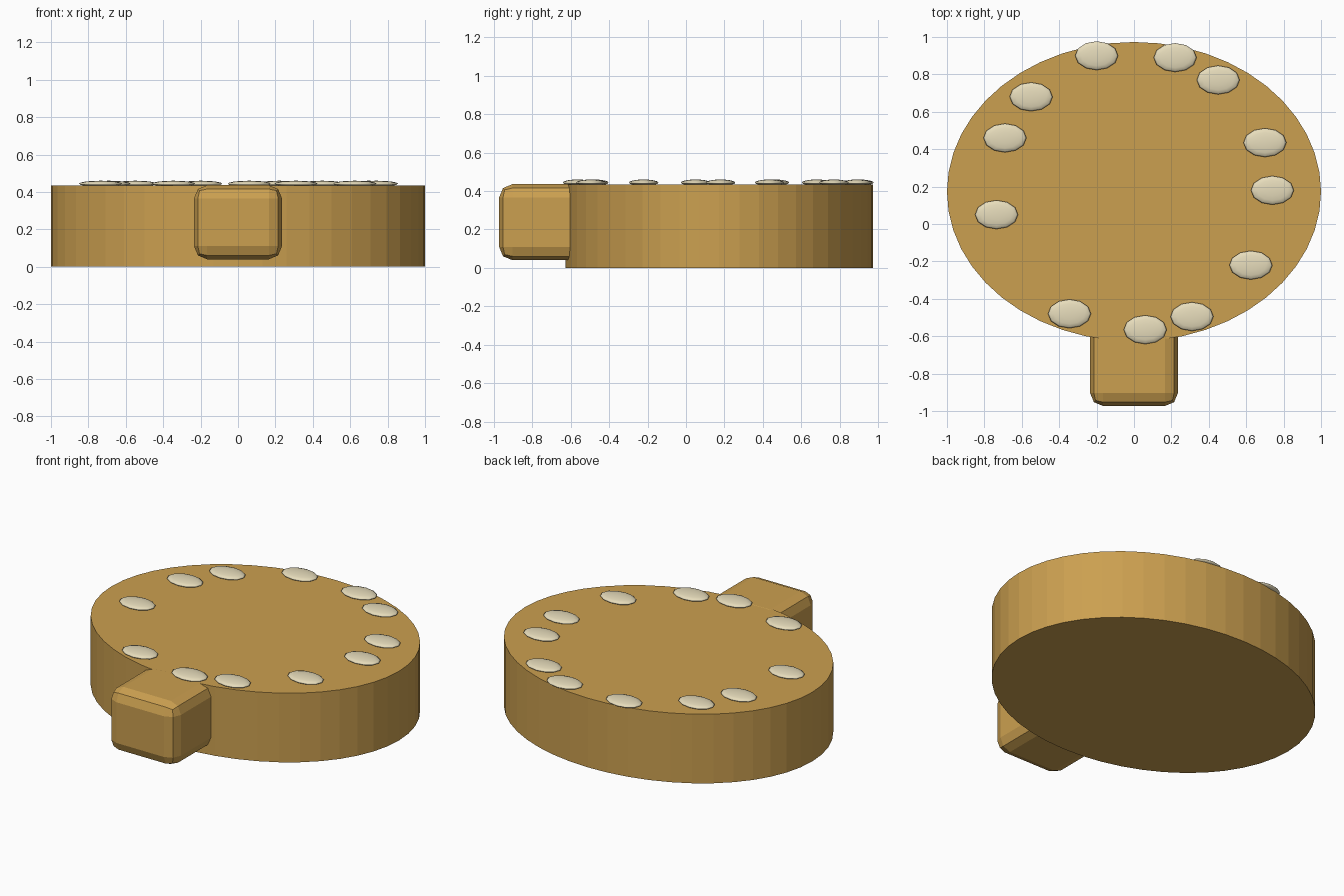
import bpy

if "Cube" in bpy.data.objects:
    bpy.data.objects.remove(bpy.data.objects["Cube"])


def material(name, color):
    m = bpy.data.materials.new(name)
    m.diffuse_color = (*color, 1)
    m.use_nodes = True
    m.node_tree.nodes["Principled BSDF"].inputs["Base Color"].default_value = m.diffuse_color
    return m


def finish(name, scale, mat):
    ob = bpy.context.object
    ob.name = name
    ob.scale = scale
    bpy.ops.object.transform_apply(location=False, rotation=False, scale=True)
    ob.data.materials.append(mat)
    return ob


gold = material("gold", (0.60, 0.35, 0.08))
cream = material("cream", (0.80, 0.72, 0.50))

TOP = 0.435
CENTRE_Y = 0.173

# Oval disc body
bpy.ops.mesh.primitive_cylinder_add(vertices=48, radius=1, depth=TOP,
                                    location=(0, CENTRE_Y, TOP / 2))
finish("disc_body", (1, 0.8, 1), gold)

# Rounded block at the front, its top flush with the disc
y0, y1, z0, z1 = -0.973, -0.53, 0.04, TOP + 0.001
bpy.ops.mesh.primitive_cube_add(size=1, location=(0, (y0 + y1) / 2, (z0 + z1) / 2))
block = finish("front_block", (0.47, y1 - y0, z1 - z0), gold)
bevel = block.modifiers.new("rounding", 'BEVEL')
bevel.width = 0.07
bevel.segments = 2

# Flattened seeds scattered round the rim
seeds = [(-0.20, 0.90), (0.22, 0.89), (0.45, 0.77), (0.70, 0.435),
         (0.74, 0.18), (0.625, -0.22), (0.31, -0.495), (0.06, -0.565),
         (-0.345, -0.48), (-0.735, 0.05), (-0.69, 0.46), (-0.55, 0.68)]
for i, (x, y) in enumerate(seeds):
    bpy.ops.mesh.primitive_uv_sphere_add(segments=12, ring_count=8, radius=1,
                                         location=(x, y, TOP + 0.009))
    finish(f"seed_{i + 1}", (0.115, 0.077, 0.016), cream)
    bpy.ops.object.shade_smooth()
